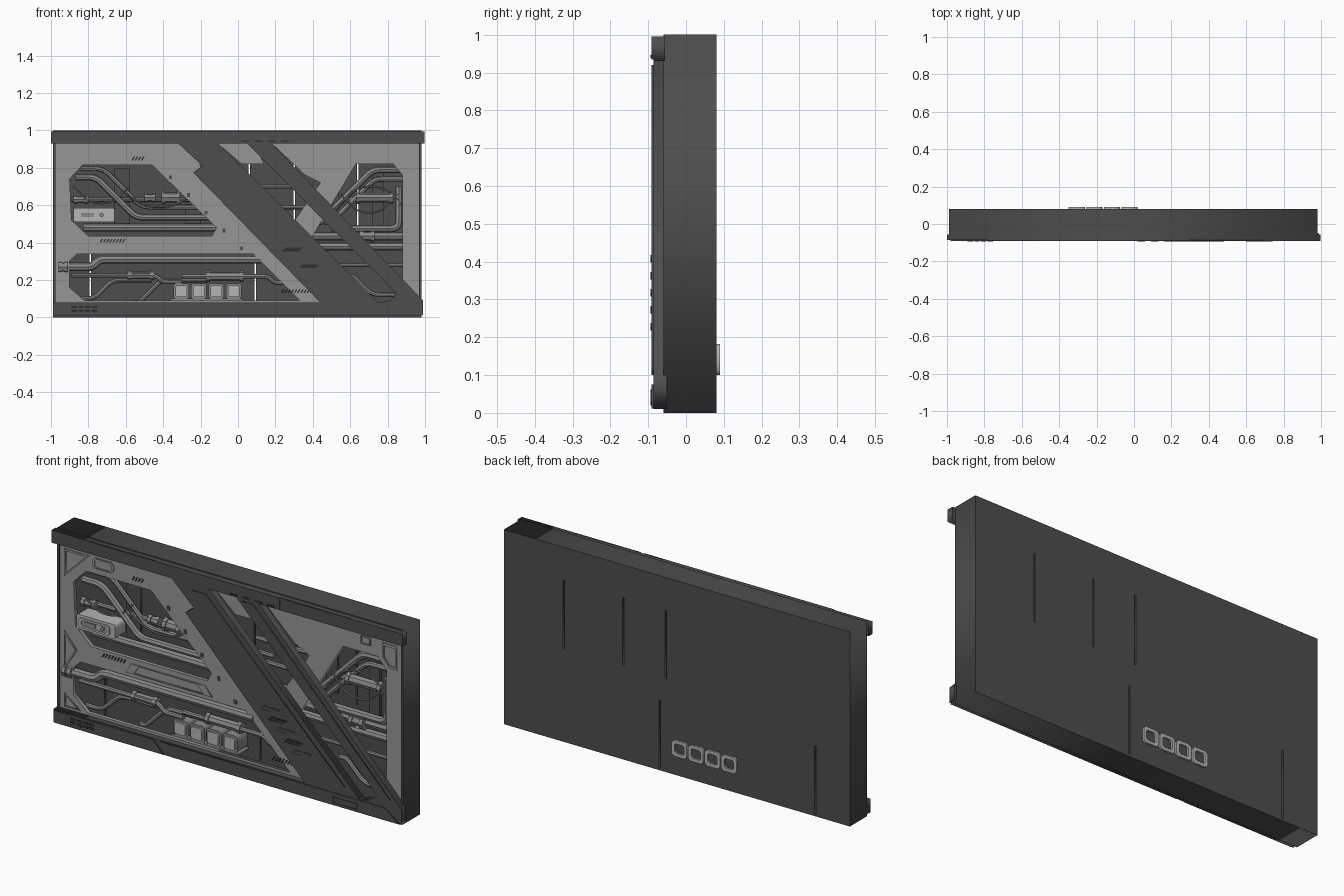
import bpy, bmesh, math
from mathutils import Vector

if "Cube" in bpy.data.objects:
    bpy.data.objects.remove(bpy.data.objects["Cube"])


def material(name, v):
    m = bpy.data.materials.new(name)
    m.diffuse_color = (v, v, v, 1)
    m.use_nodes = True
    m.node_tree.nodes["Principled BSDF"].inputs["Base Color"].default_value = m.diffuse_color
    return m


DARK = material("dark grey", 0.075)
BLACK = material("slot black", 0.03)
PANEL = material("panel grey", 0.305)
PIPE = material("pipe grey", 0.25)
PALE = material("pale grey", 0.46)


def to_mesh(ob, mat, smooth=False):
    bpy.ops.object.select_all(action='DESELECT')
    ob.select_set(True)
    bpy.context.view_layer.objects.active = ob
    bpy.ops.object.convert(target='MESH')
    ob = bpy.context.object
    ob.data.materials.clear()
    ob.data.materials.append(mat)
    if smooth:
        bpy.ops.object.shade_smooth_by_angle(angle=math.radians(40))
    return ob


def curve_object(name, kind):
    cu = bpy.data.curves.new(name, 'CURVE')
    cu.dimensions = kind
    ob = bpy.data.objects.new(name, cu)
    bpy.context.collection.objects.link(ob)
    return ob, cu


def plate(name, loops, y0, y1, mat):
    """Flat plate in the xz plane, loops in hundredths: outline, then holes."""
    ob, cu = curve_object(name, '2D')
    cu.fill_mode = 'BOTH'
    cu.extrude = (y1 - y0) / 2
    for pts in loops:
        s = cu.splines.new('POLY')
        s.points.add(len(pts) - 1)
        for p, (x, z) in zip(s.points, pts):
            p.co = (x / 100, z / 100, 0, 1)
        s.use_cyclic_u = True
    ob.rotation_euler.x = math.pi / 2
    ob.location.y = (y0 + y1) / 2
    return to_mesh(ob, mat)


def rect(x0, z0, x1, z1, c=0):
    """Rectangle outline, with corners cut by c."""
    if not c:
        return [(x0, z0), (x1, z0), (x1, z1), (x0, z1)]
    return [(x0 + c, z0), (x1 - c, z0), (x1, z0 + c), (x1, z1 - c),
            (x1 - c, z1), (x0 + c, z1), (x0, z1 - c), (x0, z0 + c)]


def pipe(name, pts, r, y=0.0, mat=PIPE, bend=4.0):
    """Round pipe along points in hundredths, with rounded corners."""
    P = [Vector((x / 100, y, z / 100)) for x, z in pts]
    path = [P[0]]
    for a, b, c in zip(P, P[1:], P[2:]):
        d = min(bend / 100, (a - b).length * .45, (c - b).length * .45)
        s, e = b + (a - b).normalized() * d, b + (c - b).normalized() * d
        path += [s.lerp(b, t).lerp(b.lerp(e, t), t) for t in (0, .25, .5, .75, 1)]
    path.append(P[-1])
    ob, cu = curve_object(name, '3D')
    cu.bevel_depth, cu.bevel_resolution, cu.use_fill_caps = r, 2, True
    s = cu.splines.new('POLY')
    s.points.add(len(path) - 1)
    for q, co in zip(s.points, path):
        q.co = (*co, 1)
    return to_mesh(ob, mat, True)


def dogleg(name, x0, z0, turn, z1, x1, r, y=0.0):
    """Pipe running level, then at 45 degrees from x = turn, then level again."""
    pipe(name, [(x0, z0), (turn, z0), (turn + abs(z1 - z0), z1), (x1, z1)], r, y)


def fitting(name, x0, x1, z, r, y=0.0):
    """Pipe coupling: a wide sleeve with a collar at each end."""
    pipe(name, [(x0, z), (x1, z)], r, y)
    for i, x in enumerate((x0, x1)):
        pipe(f"{name}_collar_{i}", [(x - 1, z), (x + 1, z)], r * 1.25, y)


# Housing: shallow tray open at the front, back wall pierced by slits
plate("housing_walls", [rect(-98.8, 0, 98, 100), rect(-97.6, 1.2, 96.8, 98.8)], -0.06, 0.05, DARK)
slits = [rect(x - .4, 48, x + .4, 83) for x in (6, 30, 64)]
slits += [rect(x - .4, 1, x + .4, 36) for x in (-79, 9.3)]
plate("back_wall", [rect(-98.8, 0, 98, 100)] + slits, 0.05, 0.08, DARK)

# Light front panels
hole_a = [(-90, 74), (-83, 81.5), (-46, 81.5), (-11.5, 48), (-14, 43.5), (-80, 43.5), (-89, 52)]
hole_b = [(-90, 30), (-86, 34), (8, 34), (33, 9), (-82, 9), (-90, 16)]
plate("left_panel", [[(-97.6, 6), (-97.6, 94), (-22, 94), (-20, 80), (52, 6)], hole_a, hole_b],
      -0.05, -0.03, PANEL)
right_outline = [(17, 94), (96.8, 94), (96.8, 6), (88, 6), (88, 76), (83, 82), (63, 82), (39, 42)]
right_outline += [(29, 50), (44, 72), (36, 76)]
plate("right_panel", [right_outline], -0.05, -0.03, PANEL)
plate("gap_panel", [[(-12, 94), (8, 94), (14, 82), (2, 82)]], -0.05, -0.03, PANEL)


# Raised trim frames on the light panels
def trim(name, outline):
    n = len(outline)
    cx, cz = (sum(q[k] for q in outline) / n for k in (0, 1))
    inner = [(cx + (x - cx) * .8, cz + (z - cz) * .8) for x, z in outline]
    plate(name, [outline, inner], -0.056, -0.05, PANEL)


trim("upper_left_trim", rect(-79, 84.5, -67, 90, 1.5))
trim("upper_right_trim", rect(73.5, 86.5, 79, 90.5))
trim("corner_trim", [(-95, 90), (-81, 90), (-95, 76)])
trim("side_trim", [(-95, 48), (-88, 39.5), (-95, 28)])
trim("lower_corner_trim", [(-95, 16), (-95, 9), (-86, 9)])
trim("middle_bar_trim", [(-60, 36), (-57, 41), (-15, 41), (-11, 36)])
trim("right_corner_trim", [(86, 90), (94, 90), (94, 78), (90, 78), (86, 83)])

# Slanted vents and beam-side clips
for name, x0, z0, n in (("upper_vent", -57, 84, 4), ("middle_vent", -74, 40, 8), ("lower_vent", 23, 13, 11)):
    plate(name, [[(x, z0), (x + .8, z0), (x + 2, z0 + 2), (x + 1.2, z0 + 2)]
                 for x in (x0 + 1.7 * k for k in range(n))], -0.053, -0.05, BLACK)
for i in range(5):
    x, z = -36 + 9.5 * i, 75 - 9.5 * i
    plate(f"panel_clip_{i}", [rect(x - .8, z - 1, x + .8, z + 1)], -0.054, -0.05, DARK)

# Dark rails and diagonal beams
plate("top_rail", [rect(-100, 93, 99.8, 99.5)], -0.086, -0.055, DARK)
plate("bottom_rail", [rect(-98.8, 1, 98, 8)], -0.086, -0.055, DARK)
plate("wide_beam", [[(-33, 94), (-19, 81), (-24, 77.5), (45, 7), (76, 7), (-11, 93.5)]], -0.086, -0.05, DARK)
plate("narrow_beam", [[(4, 94), (17, 94), (99, 9), (99, 1), (90, 7.5), (74, 7.5), (81, 9), (85, 12.5)]],
      -0.086, -0.05, DARK)


# Thin cover plates on rails and beams
def cover(name, outline):
    plate(name, [outline], -0.091, -0.086, DARK)


cover("rail_cover_left", [(-78, 99.5), (-74, 96.5), (-26, 96.5), (-22, 93.5), (30, 93.5), (30, 99.5)])
cover("rail_cover_right", [(34, 97), (80, 97), (85, 93.5), (99.8, 93.5), (99.8, 99.5), (32, 99.5)])
cover("bottom_cover_left", [(-98, 1.2), (-36, 1.2), (-42, 7.5), (-98, 7.5)])
cover("bottom_cover_right", [(-32, 1.2), (98, 1.2), (90, 7.5), (-38, 7.5)])
cover("wide_beam_cover", [(-20, 90), (-12, 90), (67, 12), (52, 12), (-14, 78), (-10, 81)])
cover("narrow_beam_cover", [(8, 92), (15, 92), (93, 12), (88, 10)])
plate("bottom_hatch", [rect(60, 2, 74, 5.5), rect(60.6, 2.6, 73.4, 4.9)], -0.094, -0.091, DARK)
plate("bottom_vents", [rect(-89 + 3.6 * i, z, -86.2 + 3.6 * i, z + 1.2) for i in range(4) for z in (3, 5)],
      -0.094, -0.091, BLACK)
plate("rail_slots", [rect(2 + 7 * i, 93.8, 6 + 7 * i, 94.6) for i in range(4)], -0.094, -0.091, BLACK)

# Stepped slots along the wide beam
for i in range(5):
    x, z = 19 + 4.5 * i, 41 - 4.5 * i
    plate(f"beam_step_{i}", [[(x, z - 1.2), (x + 9, z - 1.2), (x + 11, z + .8), (x + 2, z + .8)]],
          -0.094, -0.086, BLACK if i % 2 else DARK)

# Level pipes: ends, height, radius
for i, (x0, x1, z, r) in enumerate(((-89, 20, 63, .012), (-83, 40, 48, .021), (35, 88, 43.5, .023),
                                    (35, 88, 38, .021), (42, 88, 28, .01), (58, 88, 63, .014),
                                    (10, 40, 70, .012), (10, 42, 59, .012))):
    pipe(f"level_pipe_{i}", [(x0, z), (x1, z)], r, 0.01)

# Bent pipes
dogleg("upper_pipe_front", -87, 75, -76, 53.5, -12, .018, -.015)
dogleg("upper_pipe_rear", -84, 79.5, -72, 59, -12, .013, .005)
dogleg("main_lower_pipe", -95, 27, -78, 31, 12, .023, -.035)
dogleg("valve_pipe", -89, 22.5, -44, 19, -30, .012, -.015)
dogleg("relay_feed", -30, 22, 16, 18.5, 52, .012, -.015)
dogleg("floor_pipe_left", -86, 10, -77, 20, -46, .012)
dogleg("floor_pipe_right", -56, 8, -53, 20, -16, .012, .01)
dogleg("right_pipe_front", 42, 51, 44, 79, 88, .018, -.01)
dogleg("right_pipe_rear", 46, 51, 50, 74, 88, .014, .005)
dogleg("beam_gap_pipe", 58, 22, 62, 12, 84, .012)
pipe("right_elbow", [(86, 70), (86, 47.5), (50, 47.5)], .02, -.01)

# Couplings on the pipes
for i, f in enumerate(((-87, -81, 63, .019), (-49, -45, 64, .02), (-40, -32, 64, .028),
                       (-58, -46, 22.5, .02), (-16, 2, 22, .024), (33, 35, 18.5, .02),
                       (64, 82, 64, .026), (66, 72, 43.5, .027))):
    fitting(f"coupling_{i}", *f, -.005)
fitting("main_pipe_nut", -95, -92, 27, .027, -.035)

# Thin sagging cables
for i, (x, z, w, h) in enumerate(((-88, 70, 30, -9), (-60, 66, 36, -7), (55, 66, 30, -10), (52, 58, 38, 12))):
    pipe(f"cable_{i}", [(x, z), (x + w * .3, z + h), (x + w * .7, z + h), (x + w, z)], .005, -.025, bend=8)

# Control box with a display
plate("control_box", [rect(-88, 51, -66, 58.5, .8)], -0.055, 0.03, PALE)
plate("control_frame", [rect(-86.5, 52.3, -69, 57.2, .8), rect(-85, 53.3, -70.5, 56.2, .8)], -0.062, -0.055, PALE)
plate("control_display", [rect(-84, 53.8, -77, 55.7)], -0.058, -0.055, PIPE)
plate("control_knob", [rect(-74, 53.8, -72, 55.8, .6)], -0.064, -0.055, PIPE)

# Row of four relay boxes, with frames on the outside of the back wall
plate("relay_tray", [rect(-36, 9, 2.5, 10)], -0.03, 0.05, PIPE)
for i in range(4):
    x = -34.5 + 9.4 * i
    plate(f"relay_box_{i}", [rect(x, 10, x + 8.2, 18.2, 1)], -0.03, 0.05, PIPE)
    plate(f"relay_cap_{i}", [rect(x + 1, 11, x + 7.2, 17.2, .8)], -0.04, -0.03, PALE)
    plate(f"relay_back_ring_{i}", [rect(x - .4, 10, x + 8.2, 18.2, 1.2), rect(x + 1.2, 11.6, x + 6.6, 16.6, .8)],
          0.08, 0.09, PALE)

# Dark ribs on the inside of the back wall
for i, (x, w, z) in enumerate(((-66, 8, 46), (-28, 8, 46), (48, 6, 52), (72, 6, 46))):
    plate(f"inner_rib_{i}", [rect(x, z, x + w, 80)], .035, .05, DARK)
